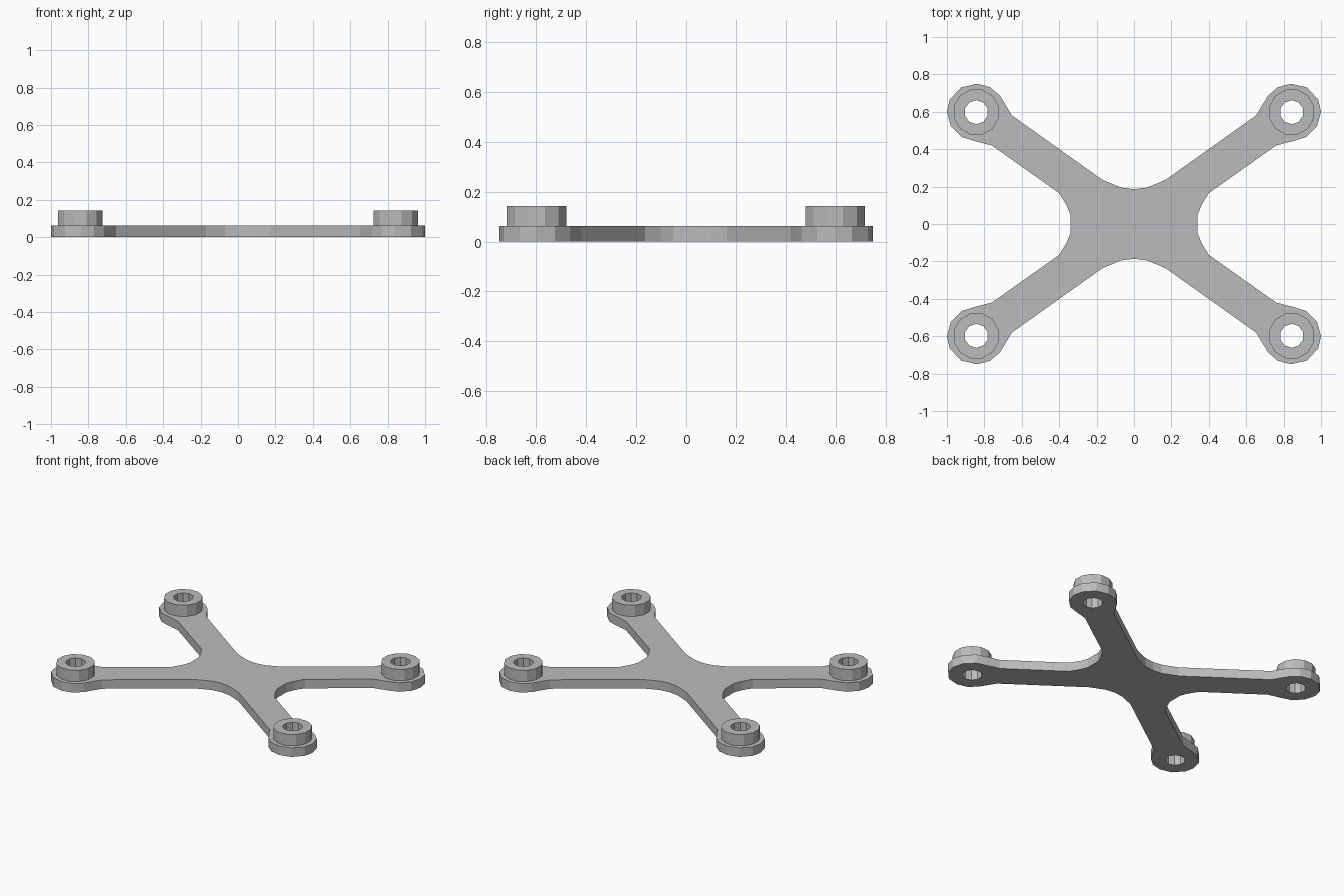
import bpy, bmesh
from math import cos, sin, pi

if "Cube" in bpy.data.objects:
    bpy.data.objects.remove(bpy.data.objects["Cube"])

PLATE_TOP, BOSS_TOP = 0.063, 0.142
BOSS_X, BOSS_Y = 0.843, 0.598
BOSS_R, HOLE_R = 0.124, 0.064
CORNERS = [(1, 1), (-1, 1), (-1, -1), (1, -1)]

grey = bpy.data.materials.new("plain grey")
grey.use_nodes = True
grey.diffuse_color = (0.5, 0.5, 0.5, 1)
grey.node_tree.nodes["Principled BSDF"].inputs["Base Color"].default_value = (0.5, 0.5, 0.5, 1)


def circle(cx, cy, radius, sides):
    return [(cx + radius * cos(2 * pi * (i + 0.5) / sides),
             cy + radius * sin(2 * pi * (i + 0.5) / sides)) for i in range(sides)]


def extruded(name, loops, bottom, top):
    """Fill the first loop, leaving the others as holes, and extrude it upward."""
    bm = bmesh.new()
    edges = []
    for loop in loops:
        verts = [bm.verts.new((x, y, bottom)) for x, y in loop]
        edges += [bm.edges.new((v, verts[i - 1])) for i, v in enumerate(verts)]
    bmesh.ops.triangle_fill(bm, edges=edges, use_beauty=True, normal=(0, 0, 1))
    result = bmesh.ops.extrude_face_region(bm, geom=bm.faces[:], use_keep_orig=True)
    moved = [g for g in result["geom"] if isinstance(g, bmesh.types.BMVert)]
    bmesh.ops.translate(bm, verts=moved, vec=(0, 0, top - bottom))
    bmesh.ops.recalc_face_normals(bm, faces=bm.faces[:])
    mesh = bpy.data.meshes.new(name)
    bm.to_mesh(mesh)
    bm.free()
    mesh.materials.append(grey)
    obj = bpy.data.objects.new(name, mesh)
    bpy.context.collection.objects.link(obj)
    return obj


# Outline of one arm, from the side waist round the pad to the end waist
arm = [(0.34, 0.05), (0.36, 0.10), (0.40, 0.165), (0.76, 0.42), (0.85, 0.443),
       (0.92, 0.465), (0.98, 0.525), (1.0, 0.6), (0.985, 0.665), (0.925, 0.73),
       (0.84, 0.75), (0.77, 0.732), (0.717, 0.687), (0.652, 0.58),
       (0.17, 0.237), (0.07, 0.195)]

# Mirror the arm into all four corners, keeping the outline in order
outline = []
for sx, sy in CORNERS:
    points = [(x * sx, y * sy) for x, y in arm]
    outline += points if sx * sy > 0 else points[::-1]
    if sx == sy:
        outline.append((0, sy * 0.186))

holes = [circle(sx * BOSS_X, sy * BOSS_Y, HOLE_R, 10) for sx, sy in CORNERS]

# Flat cross plate with a hole through each pad
extruded("cross_plate", [outline] + holes, 0, PLATE_TOP)

# Raised ring around each hole
names = ["back_left_boss", "back_right_boss", "front_right_boss", "front_left_boss"]
for name, hole, (sx, sy) in zip(names, holes, CORNERS):
    rim = circle(sx * BOSS_X, sy * BOSS_Y, BOSS_R, 12)
    extruded(name, [rim, hole], PLATE_TOP, BOSS_TOP)
